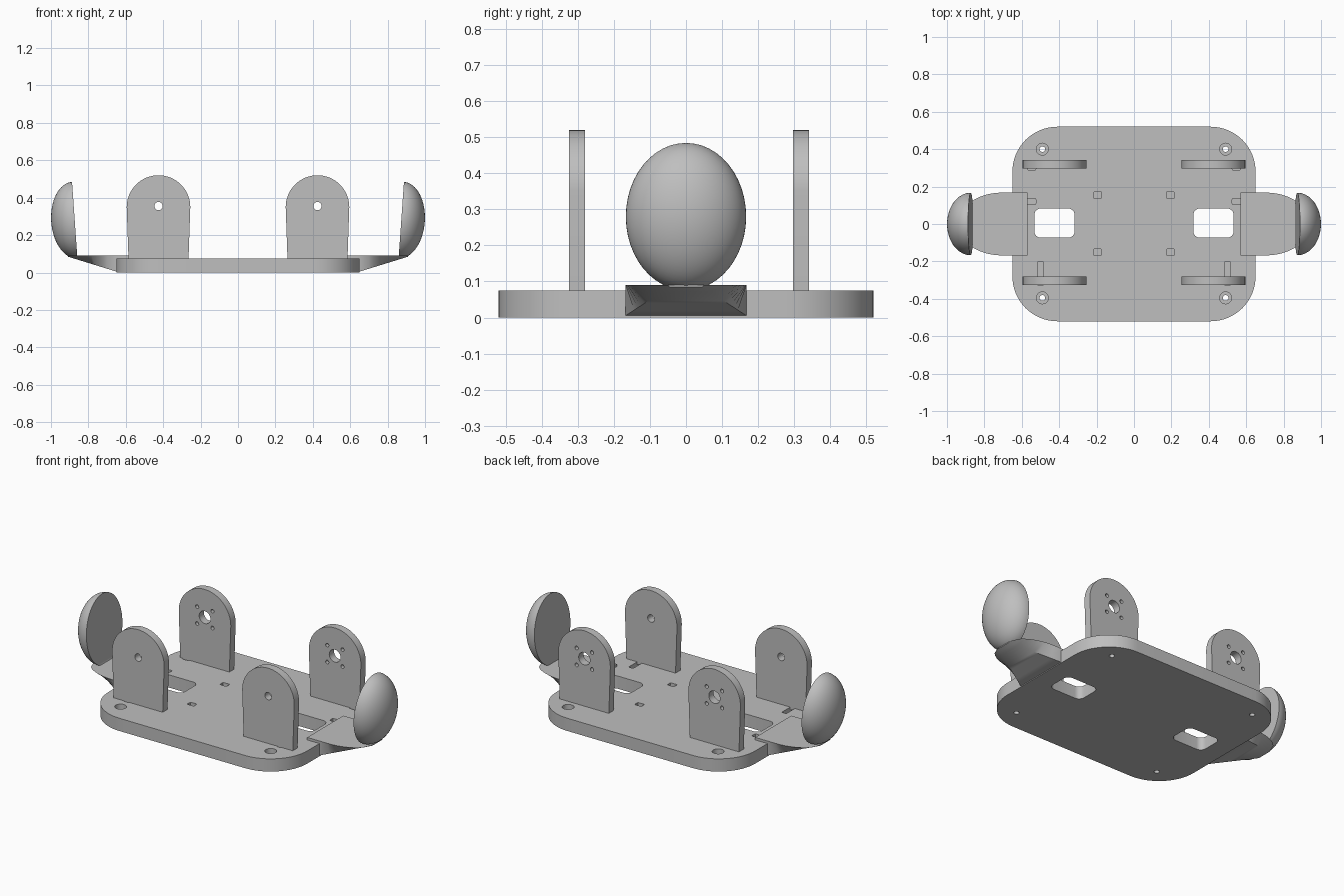
import bpy, bmesh
from math import sin, cos, pi
from mathutils import Matrix

if "Cube" in bpy.data.objects:
    bpy.data.objects.remove(bpy.data.objects["Cube"])

grey = bpy.data.materials.new("plain grey")
grey.use_nodes = True
colour = (0.52, 0.52, 0.52, 1)
grey.diffuse_color = colour
grey.node_tree.nodes["Principled BSDF"].inputs["Base Color"].default_value = colour


def to_object(name, bm):
    bmesh.ops.recalc_face_normals(bm, faces=bm.faces)
    mesh = bpy.data.meshes.new(name)
    bm.to_mesh(mesh)
    bm.free()
    mesh.materials.append(grey)
    obj = bpy.data.objects.new(name, mesh)
    bpy.context.collection.objects.link(obj)
    return obj


def arc(cx, cy, r, start, end, n):
    return [(cx + r * cos(start + (end - start) * i / n),
             cy + r * sin(start + (end - start) * i / n)) for i in range(n + 1)]


def circle(cx, cy, r, n=24):
    return arc(cx, cy, r, 0, 2 * pi, n)[:-1]


def rounded(cx, cy, hx, hy, r, n=6):
    pts = []
    for k, (sx, sy) in enumerate([(1, 1), (-1, 1), (-1, -1), (1, -1)]):
        pts += arc(cx + sx * (hx - r), cy + sy * (hy - r), r, k * pi / 2, (k + 1) * pi / 2, n)
    return pts


def prism(name, outline, low, high, upright=False):
    """Extrude an outline along z, or along y when upright."""
    bm = bmesh.new()
    place = (lambda a, b: (a, low, b)) if upright else (lambda a, b: (a, b, low))
    face = bm.faces.new([bm.verts.new(place(a, b)) for a, b in outline])
    new = bmesh.ops.extrude_face_region(bm, geom=[face])["geom"]
    step = (0, high - low, 0) if upright else (0, 0, high - low)
    bmesh.ops.translate(bm, vec=step, verts=[v for v in new if isinstance(v, bmesh.types.BMVert)])
    return to_object(name, bm)


def activate(obj):
    bpy.ops.object.select_all(action="DESELECT")
    obj.select_set(True)
    bpy.context.view_layer.objects.active = obj


def cut(obj, cutters):
    activate(obj)
    for cutter in cutters:
        mod = obj.modifiers.new("cut", "BOOLEAN")
        mod.operation = "DIFFERENCE"
        mod.solver = "EXACT"
        mod.object = cutter
        bpy.ops.object.modifier_apply(modifier=mod.name)
        bpy.data.objects.remove(cutter)


def finish(obj, mirror=True):
    activate(obj)
    bpy.ops.object.shade_smooth_by_angle(angle=0.6)
    if mirror:
        obj.modifiers.new("mirror", "MIRROR")


# Base plate with windows, counterbored screw holes and shallow sockets
TOP = 0.075
plate = prism("base_plate", rounded(0, 0, 0.65, 0.52, 0.24, 16), 0, TOP)
cutters = []
for s in (-1, 1):
    cutters.append(prism("window", rounded(s * 0.425, 0.005, 0.108, 0.078, 0.035), -1, 1))
    for y in (-0.395, 0.4):
        cutters.append(prism("screw_hole", circle(s * 0.49, y, 0.015), -1, 1))
        cutters.append(prism("counterbore", circle(s * 0.49, y, 0.032), 0.03, 1))
    for x, y, hx, hy in [(0.195, 0.155, 0.022, 0.016), (0.195, -0.15, 0.022, 0.016),
                         (0.547, 0.12, 0.022, 0.016), (0.547, 0.305, 0.022, 0.016),
                         (0.5, -0.265, 0.015, 0.065)]:
        cutters.append(prism("socket", rounded(s * x, y, hx, hy, 0.005, 2), 0.045, 1))
cut(plate, cutters)
finish(plate, False)

# Upright round-topped brackets: plain pivots in front, motor mounts behind
CX, CZ = 0.425, 0.355
outline = [(CX - 0.16, 0.06), (CX + 0.16, 0.06)] + arc(CX, 0.35, 0.17, 0, pi, 32)
mount_holes = [circle(CX, CZ, 0.037)] + [
    circle(CX + a, CZ + b, 0.011, 12) for a in (-0.05, 0.05) for b in (-0.05, 0.05)]
for name, low, high, holes in [
        ("front_brackets", -0.325, -0.28, [circle(CX, CZ, 0.022)]),
        ("back_brackets", 0.297, 0.342, mount_holes)]:
    bracket = prism(name, outline, low, high, True)
    cut(bracket, [prism("hole", h, -1, 1, True) for h in holes])
    finish(bracket)

# Side arms: flat top, underside sweeping up to the bumper
bm = bmesh.new()
ARM_TOP, WIDE = 0.09, 0.168
sections = [(0.57, WIDE, WIDE, 0.02), (0.65, WIDE, WIDE, 0.005)]
for i in range(11):
    t = i / 10
    x = 0.70 + 0.21 * t
    k = (x - 0.65) / 0.26
    sections.append((x, 0.05 + 0.118 * (1 - t * t) ** 0.5, WIDE + (0.045 - WIDE) * k,
                     0.005 + 0.08 * k))
rings = []
for x, top, low, z in sections:
    low = min(low, top)
    rings.append([bm.verts.new(p) for p in
                  [(x, -top, ARM_TOP), (x, top, ARM_TOP), (x, low, z), (x, -low, z)]])
for a, b in zip(rings, rings[1:]):
    for i in range(4):
        j = (i + 1) % 4
        bm.faces.new([a[i], a[j], b[j], b[i]])
bm.faces.new(rings[0])
bm.faces.new(rings[-1])
finish(to_object("side_arms", bm))

# Half-egg bumpers with a flat inner face leaning outward
bm = bmesh.new()
bmesh.ops.create_uvsphere(bm, u_segments=48, v_segments=32, radius=1)
bmesh.ops.rotate(bm, matrix=Matrix.Rotation(pi / 2, 3, "Y"), verts=bm.verts)
result = bmesh.ops.bisect_plane(bm, geom=bm.verts[:] + bm.edges[:] + bm.faces[:],
                                plane_co=(0, 0, 0), plane_no=(1, 0, 0), clear_inner=True)
bmesh.ops.holes_fill(bm, edges=[e for e in bm.edges if e.is_boundary], sides=0)
bmesh.ops.scale(bm, vec=(0.126, 0.167, 0.205), verts=bm.verts)
bmesh.ops.rotate(bm, matrix=Matrix.Rotation(0.07, 3, "Y"), verts=bm.verts)
bmesh.ops.translate(bm, vec=(0.873, 0, 0.28), verts=bm.verts)
finish(to_object("side_bumpers", bm))
